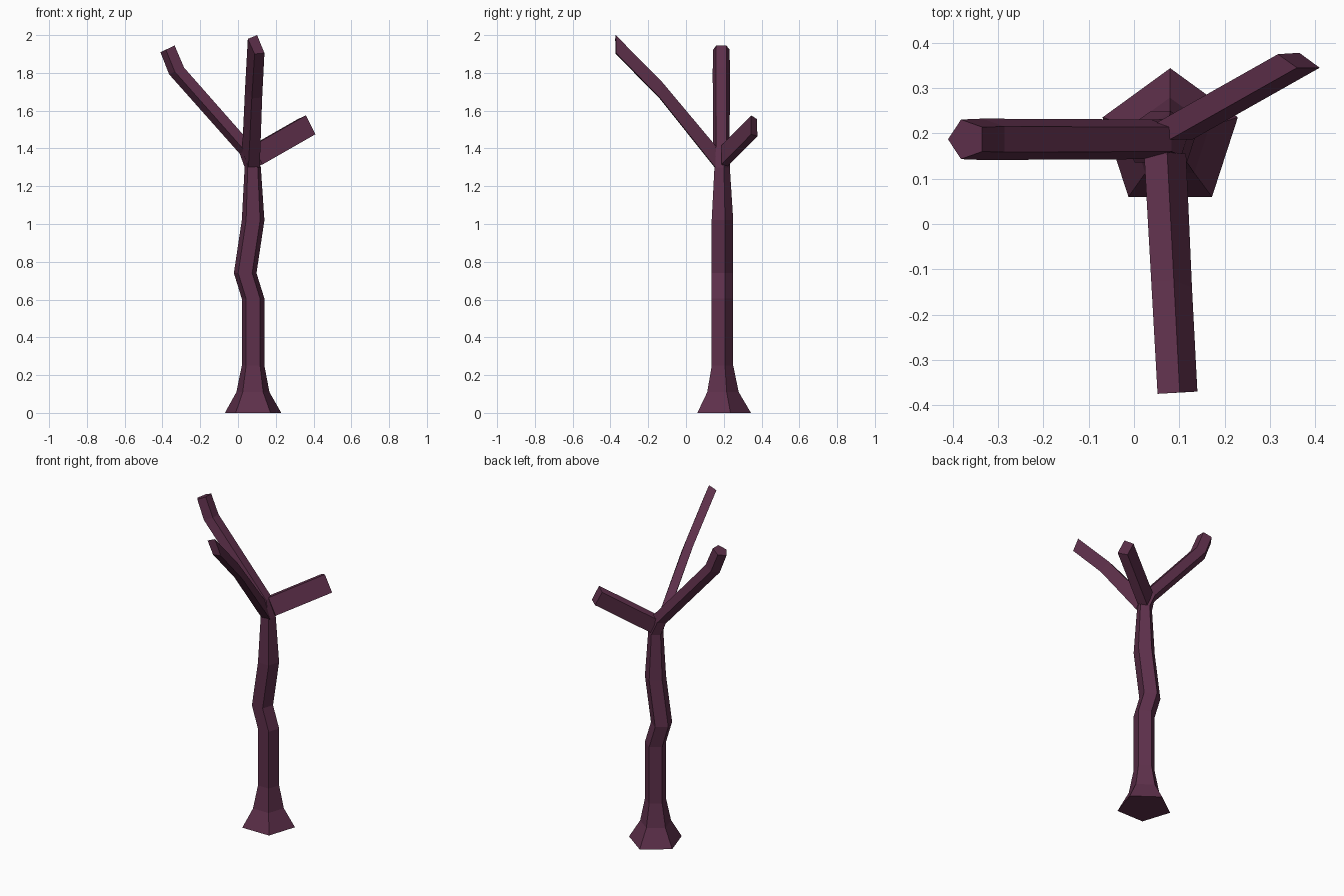
import bpy, bmesh, math
from mathutils import Vector

if "Cube" in bpy.data.objects:
    bpy.data.objects.remove(bpy.data.objects["Cube"])

bark = bpy.data.materials.new("dark plum bark")
bark.diffuse_color = (0.11, 0.029, 0.069, 1)
bark.use_nodes = True
bark.node_tree.nodes["Principled BSDF"].inputs["Base Color"].default_value = bark.diffuse_color


def loft(name, rings):
    """Skin a list of equal-length rings and cap both ends, flat shaded."""
    bm = bmesh.new()
    vs = [[bm.verts.new(p) for p in r] for r in rings]
    n = len(rings[0])
    for a, b in zip(vs, vs[1:]):
        for i in range(n):
            j = (i + 1) % n
            bm.faces.new((a[i], a[j], b[j], b[i]))
    bm.faces.new(vs[0][::-1])
    bm.faces.new(vs[-1])
    bmesh.ops.recalc_face_normals(bm, faces=bm.faces)
    me = bpy.data.meshes.new(name)
    bm.to_mesh(me)
    bm.free()
    me.materials.append(bark)
    ob = bpy.data.objects.new(name, me)
    bpy.context.collection.objects.link(ob)
    return ob


def pentagon(x, z, r, tilt=0, twist=0, y=0.187):
    """Five-sided ring, tilted about the y axis."""
    t, pts = math.radians(tilt), []
    for k in range(5):
        a = math.radians(90 + 72 * k + twist)
        u, v = r * math.cos(a), r * math.sin(a)
        pts.append(Vector((x + u * math.cos(t), y + v, z + u * math.sin(t))))
    return pts


# trunk with flared foot, a kink, and the left branch continuing from its top
loft("trunk_and_left_branch", [
    pentagon(0.08, 0, 0.157),
    pentagon(0.079, 0.11, 0.092),
    pentagon(0.08, 0.25, 0.063),
    pentagon(0.08, 0.605, 0.063),
    pentagon(0.038, 0.74, 0.063),
    pentagon(0.08, 1.02, 0.063),
    pentagon(0.078, 1.30, 0.045),
    pentagon(0.05, 1.393, 0.046, 27, 18),
    pentagon(-0.321, 1.812, 0.048, 24, 18),
    pentagon(-0.369, 1.929, 0.046, 25, 18),
])

# front branch: four-sided, slightly bent
loft("front_branch", [
    [(0.022, 0.16, 1.39), (0.073, 0.16, 1.41), (0.115, 0.155, 1.30), (0.055, 0.155, 1.295)],
    [(0.038, -0.125, 1.73), (0.088, -0.125, 1.75), (0.128, -0.14, 1.67), (0.073, -0.14, 1.665)],
    [(0.052, -0.375, 1.98), (0.101, -0.372, 2.0), (0.14, -0.37, 1.905), (0.088, -0.372, 1.90)],
])

# right branch: straight four-sided stub
end = [(0.318, 0.375, 1.556), (0.365, 0.378, 1.465), (0.41, 0.345, 1.475), (0.36, 0.345, 1.575)]
loft("right_branch", [
    [Vector(p) - Vector((0.28, 0.158, 0.16)) for p in end],
    end,
])
